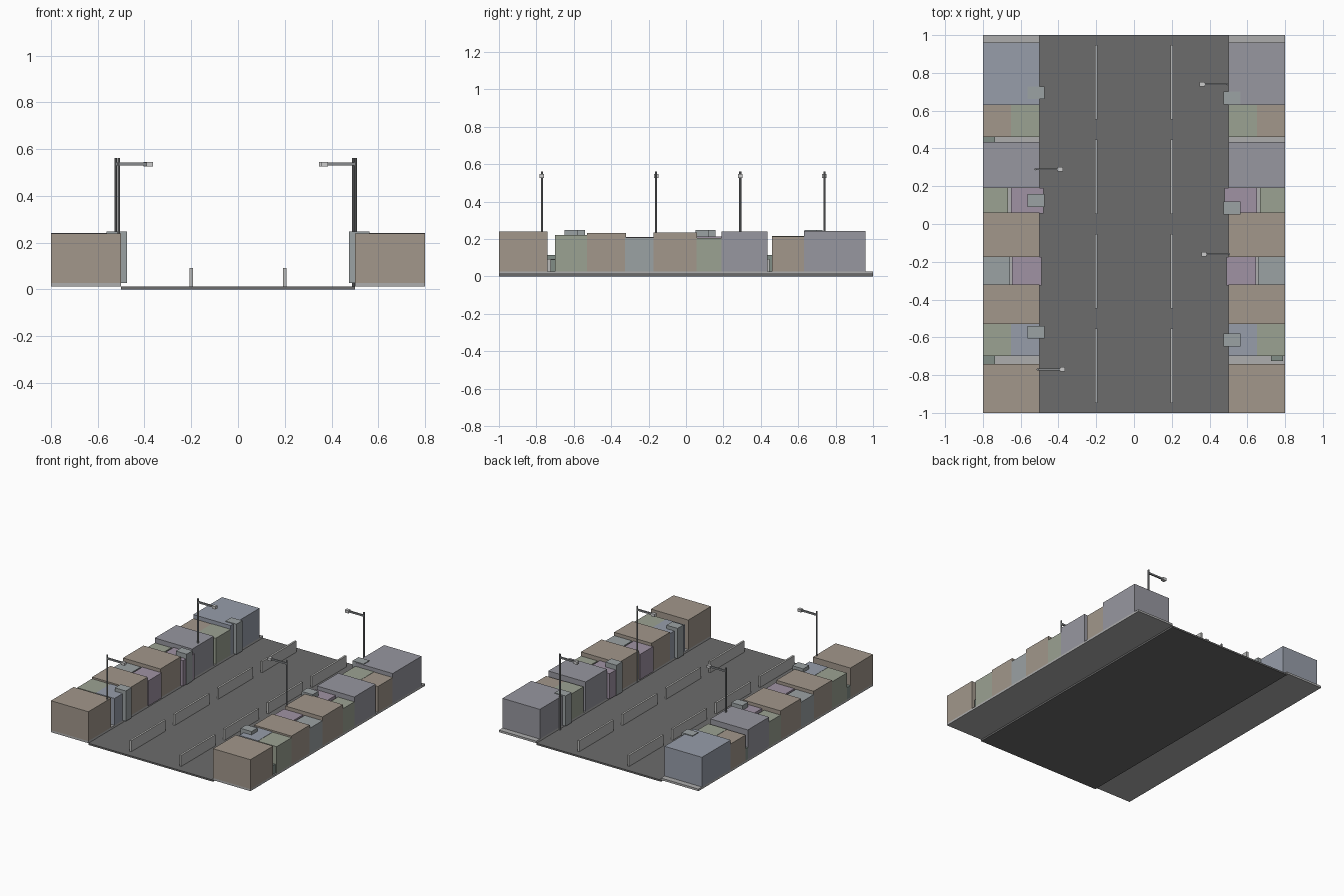
import bpy

if "Cube" in bpy.data.objects:
    bpy.data.objects.remove(bpy.data.objects["Cube"])

COL = {
    "road": (0.15, 0.15, 0.15), "walk": (0.42, 0.42, 0.42), "brown": (0.36, 0.31, 0.26),
    "green": (0.33, 0.36, 0.29), "blue": (0.31, 0.34, 0.40), "grey": (0.31, 0.31, 0.35),
    "purple": (0.35, 0.29, 0.37), "slate": (0.33, 0.36, 0.37), "bin": (0.22, 0.27, 0.24),
    "metal": (0.25, 0.26, 0.27), "lamp": (0.65, 0.65, 0.62), "barrier": (0.5, 0.5, 0.49),
}
MATS = {}
for key, rgb in COL.items():
    MATS[key] = bpy.data.materials.new(key)
    MATS[key].diffuse_color = (*rgb, 1)


def box(name, x, y, z, color):
    """Box from (min, max) ranges on each axis."""
    bpy.ops.mesh.primitive_cube_add(size=1, location=[(a + b) / 2 for a, b in (x, y, z)])
    ob = bpy.context.object
    ob.name = name
    ob.scale = [abs(b - a) for a, b in (x, y, z)]
    bpy.ops.object.transform_apply(location=False, rotation=False, scale=True)
    ob.data.materials.append(MATS[color])
    return ob


def sided(name, s, x, y, z, color):
    """Box given for the right side, flipped to the left when s is -1."""
    return box(name, sorted((s * x[0], s * x[1])), y, z, color)


# road and lane barriers
box("road", (-0.5, 0.5), (-1, 1), (0, 0.012), "road")
for x in (-0.2, 0.2):
    for y in (-0.75, -0.25, 0.25, 0.75):
        box("lane_barrier", (x - 0.007, x + 0.007), (y - 0.197, y + 0.197), (0.01, 0.092), "barrier")

# full-depth buildings: y range, top, colour
FULL = [
    (-1.0, -0.74, 0.24, "brown"), (-0.53, -0.32, 0.232, "brown"),
    (-0.175, 0.06, 0.235, "brown"), (0.19, 0.435, 0.24, "grey"),
]
# split lots: y range, inner x range, inner top and colour, outer x start, top and colour
SPLIT = [
    (-0.70, -0.53, 0.5, 0.65, 0.222, "blue", 0.65, 0.22, "green"),
    (-0.325, -0.175, 0.49, 0.645, 0.21, "purple", 0.657, 0.208, "slate"),
    (0.055, 0.19, 0.48, 0.65, 0.212, "purple", 0.668, 0.205, "green"),
    (0.46, 0.63, 0.5, 0.65, 0.215, "green", 0.65, 0.213, "brown"),
]
WALK = 0.027
for s in (-1, 1):
    sided("sidewalk", s, (0.5, 0.8), (-1, 1), (0.012, WALK), "walk")
    for y0, y1, top, c in FULL:
        sided("building", s, (0.5, 0.8), (y0, y1), (WALK, top), c)
    sided("end_building", s, (0.5, 0.8), (0.63, 0.96), (WALK, 0.242), "grey" if s > 0 else "blue")
    for y0, y1, xa, xb, ti, ci, xo, to, co in SPLIT:
        sided("street_shop", s, (xa, xb), (y0, y1), (WALK, ti), ci)
        sided("rear_shop", s, (xo, 0.8), (y0, y1), (WALK, to), co)
    # square corner columns
    for y in ((-0.615, 0.085, 0.667) if s > 0 else (-0.573, 0.125, 0.695)):
        sided("corner_column", s, (0.475, 0.563), (y - 0.034, y + 0.034), (WALK, 0.247), "slate")

# alley bins
box("alley_bin", (-0.8, -0.735), (-0.74, -0.70), (WALK, 0.113), "bin")
box("alley_bin", (-0.8, -0.735), (0.435, 0.46), (WALK, 0.113), "bin")
box("alley_bin", (0.725, 0.79), (-0.725, -0.70), (WALK, 0.09), "bin")

# street lamps: side, pole x, y
for s, px, y in ((-1, 0.523, 0.29), (-1, 0.51, -0.77), (1, 0.493, 0.74), (1, 0.503, -0.16)):
    bpy.ops.mesh.primitive_cylinder_add(vertices=8, radius=0.006, depth=0.55,
                                        location=(s * px, y, 0.287))
    pole = bpy.context.object
    pole.name = "lamp_pole"
    pole.data.materials.append(MATS["metal"])
    sided("lamp_arm", s, (px - 0.12, px), (y - 0.005, y + 0.005), (0.531, 0.543), "metal")
    sided("lamp_head", s, (px - 0.146, px - 0.118), (y - 0.012, y + 0.012), (0.526, 0.546), "lamp")

for m in bpy.data.materials:
    if m.users and not m.is_grease_pencil:
        m.use_nodes = True
        m.node_tree.nodes["Principled BSDF"].inputs["Base Color"].default_value = m.diffuse_color
